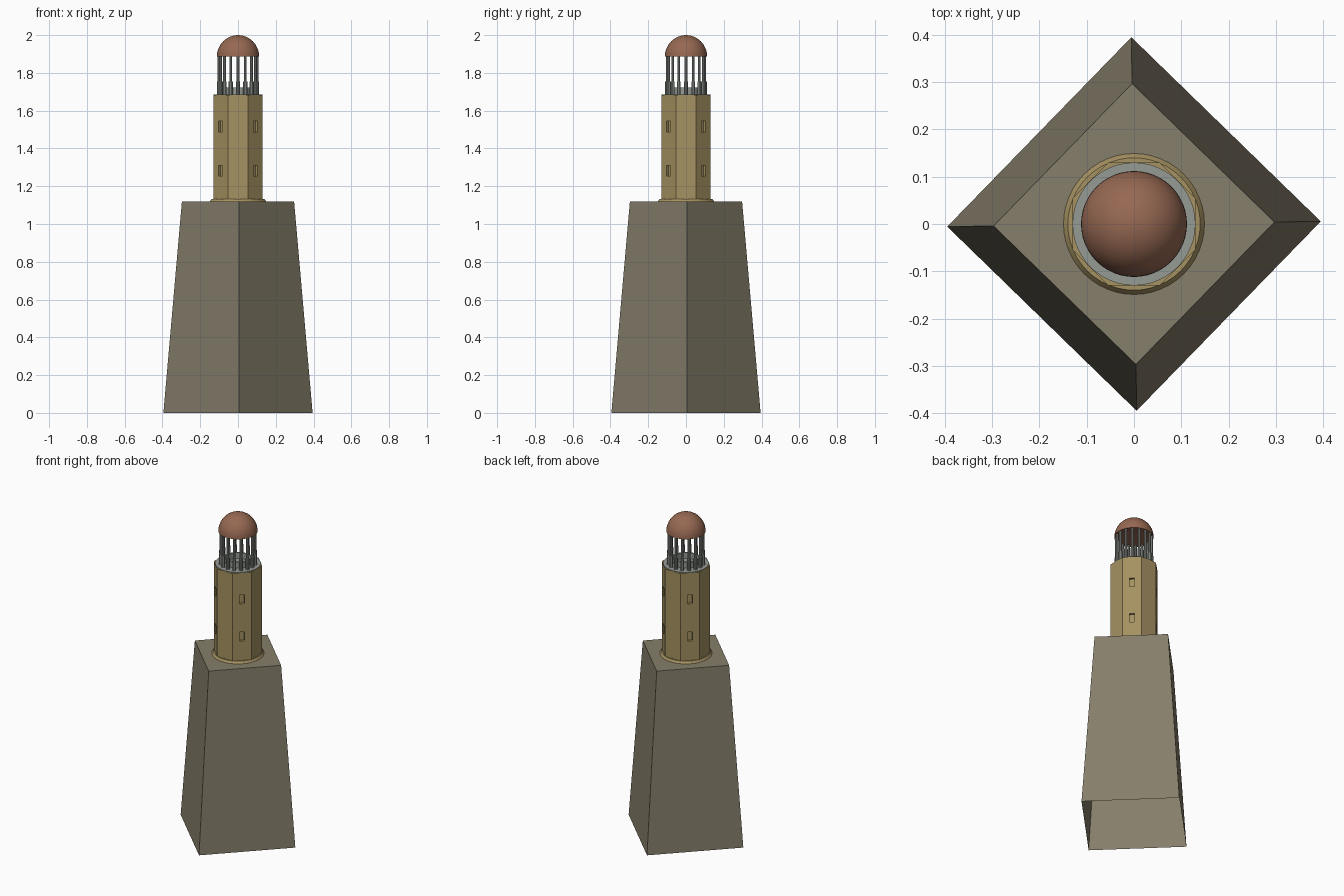
import bpy, math
from mathutils import Matrix

if "Cube" in bpy.data.objects:
    bpy.data.objects.remove(bpy.data.objects["Cube"])


def material(name, srgb):
    m = bpy.data.materials.new(name)
    m.diffuse_color = [((c / 255 + 0.055) / 1.055) ** 2.4 for c in srgb] + [1]
    m.use_nodes = True
    m.node_tree.nodes["Principled BSDF"].inputs["Base Color"].default_value = m.diffuse_color
    return m


STONE = material("grey brown stone", (134, 126, 107))
SAND = material("sand wall", (166, 146, 98))
METAL = material("grey metal", (150, 155, 148))
ROOF = material("red brown roof", (150, 104, 82))


def lathe(name, profile, sides, mat, turn=0.0, smooth=False):
    """Spin (radius, height) points round the z axis; radius 0 closes to a fan."""
    verts, faces, rings = [], [], []
    for r, z in profile:
        n = sides if r > 0 else 1
        rings.append(range(len(verts), len(verts) + n))
        for i in range(n):
            a = turn + math.tau * i / sides
            verts.append((r * math.cos(a), r * math.sin(a), z))
    for lo, hi in zip(rings, rings[1:]):
        for i in range(sides):
            j = (i + 1) % sides
            if len(lo) == 1:
                faces.append((lo[0], hi[j], hi[i]))
            elif len(hi) == 1:
                faces.append((lo[i], lo[j], hi[0]))
            else:
                faces.append((lo[i], lo[j], hi[j], hi[i]))
    me = bpy.data.meshes.new(name)
    me.from_pydata(verts, [], faces)
    me.materials.append(mat)
    ob = bpy.data.objects.new(name, me)
    bpy.context.collection.objects.link(ob)
    if smooth:
        bpy.ops.object.select_all(action='DESELECT')
        ob.select_set(True)
        bpy.context.view_layer.objects.active = ob
        bpy.ops.object.shade_smooth_by_angle(angle=math.radians(35))
    return ob


# Tapered square pedestal, open underneath
lathe("pedestal", [(0.395, 0), (0.297, 1.12), (0, 1.12)], 4, STONE, math.radians(0.8))

# Sloped collar at the foot of the tower
lathe("collar", [(0, 1.12), (0.149, 1.12), (0.14, 1.133), (0, 1.133)], 48, SAND, smooth=True)

# Eight-sided tower with recessed windows on the diagonal walls
tower = lathe("tower", [(0, 1.125), (0.141, 1.125), (0.141, 1.682), (0, 1.682)],
              8, SAND, math.pi / 8)
for k in range(4):
    for z in (1.283, 1.516):
        bpy.ops.mesh.primitive_cube_add(size=1)
        cutter = bpy.context.object
        cutter.name = "window_cutter"
        cutter.data.materials.append(SAND)
        cutter.data.transform(Matrix.Rotation(math.pi / 4 + k * math.pi / 2, 4, 'Z')
                              @ Matrix.Translation((0.13, 0, z))
                              @ Matrix.Diagonal((0.03, 0.03, 0.056, 1)))
        cutter.hide_render = True
        cutter.hide_set(True)
        cut = tower.modifiers.new("window", 'BOOLEAN')
        cut.operation, cut.object, cut.solver = 'DIFFERENCE', cutter, 'EXACT'

# Gallery floor and low ring wall inside the lantern
lathe("gallery_floor", [(0.130, 1.68), (0.130, 1.686), (0, 1.686)], 48, METAL, smooth=True)
lathe("lantern_wall", [(0.072, 1.684), (0.072, 1.722), (0.062, 1.722), (0.062, 1.684)],
      32, METAL, smooth=True)

# Sixteen lantern posts with thicker feet
for i in range(16):
    a = math.tau * i / 16
    post = lathe("lantern_post", [(0.011, 1.684), (0.011, 1.755), (0.0075, 1.755),
                                  (0.0075, 1.888)], 10, METAL, smooth=True)
    post.location = (0.1 * math.cos(a), 0.1 * math.sin(a), 0)

# Domed roof
dome = [(0, 1.886)] + [(0.112 * math.cos(t), 1.886 + 0.114 * math.sin(t))
                       for t in (math.pi / 24 * i for i in range(12))] + [(0, 2.0)]
lathe("dome", dome, 48, ROOF, smooth=True)
